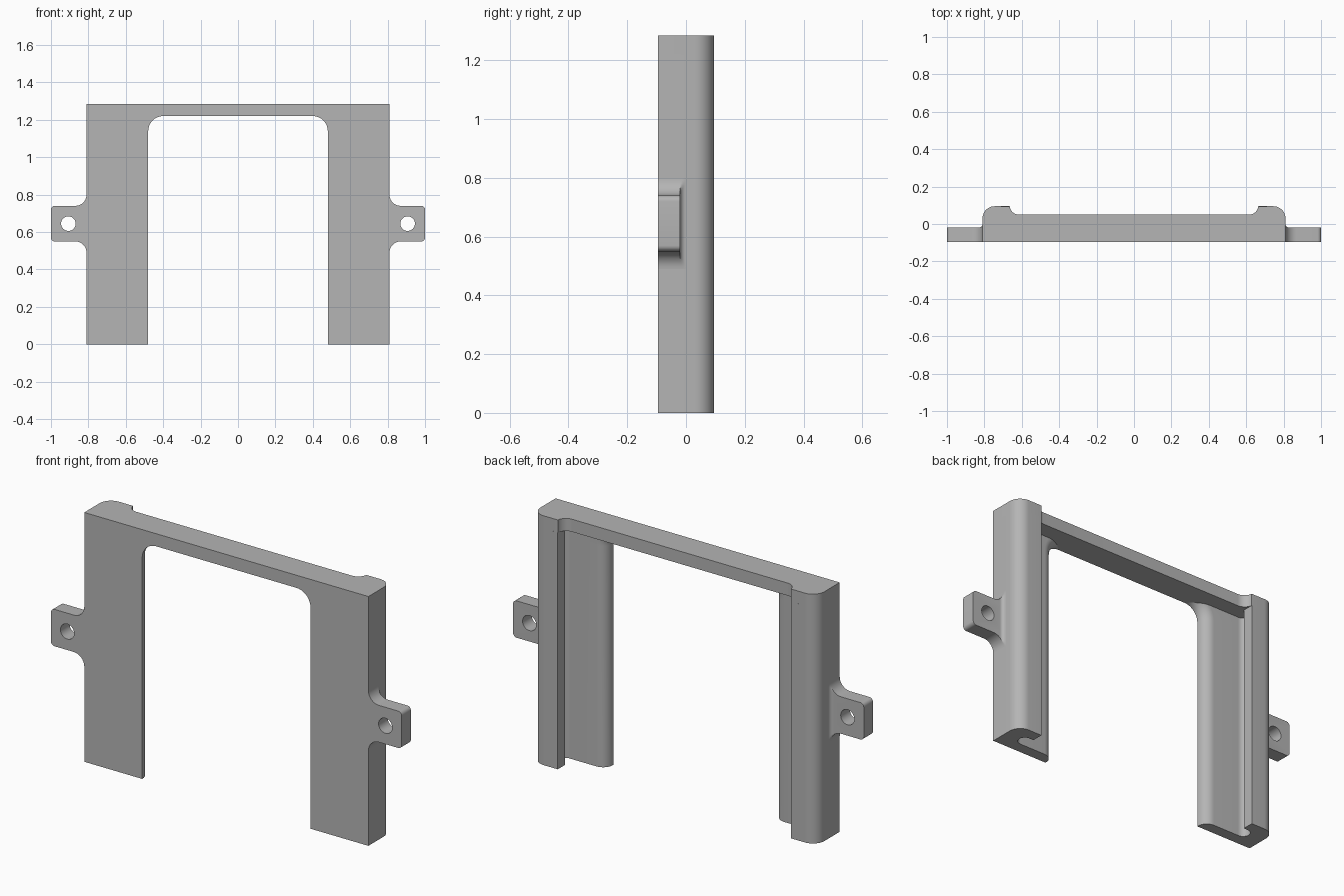
import bpy, bmesh
from math import sin, cos, asin, pi, radians

if "Cube" in bpy.data.objects:
    bpy.data.objects.remove(bpy.data.objects["Cube"], do_unlink=True)

FRONT, FLOOR, BACK = -0.095, -0.035, 0.095   # depth levels
SIDE, INNER = 0.81, 0.48                     # leg edges
TOP, SILL = 1.285, 1.22                      # bar top and underside

grey = bpy.data.materials.new("plain_grey")
grey.use_nodes = True
grey.diffuse_color = (0.46, 0.46, 0.46, 1)
grey.node_tree.nodes["Principled BSDF"].inputs["Base Color"].default_value = grey.diffuse_color


def arc(cx, cy, r, a, b, n=10):
    """Points on a circle from angle a to angle b, in degrees."""
    steps = [radians(a + (b - a) * i / n) for i in range(n + 1)]
    return [(cx + r * cos(t), cy + r * sin(t)) for t in steps]


def loft(name, rings):
    """Skin equal-length rings of points and close both ends."""
    bm = bmesh.new()
    rows = [[bm.verts.new(p) for p in ring] for ring in rings]
    n = len(rows[0])
    for low, high in zip(rows, rows[1:]):
        for i in range(n):
            j = (i + 1) % n
            bm.faces.new((low[i], low[j], high[j], high[i]))
    bm.faces.new(rows[0][::-1])
    bm.faces.new(rows[-1])
    bmesh.ops.remove_doubles(bm, verts=bm.verts, dist=1e-5)
    bmesh.ops.recalc_face_normals(bm, faces=bm.faces)
    mesh = bpy.data.meshes.new(name)
    bm.to_mesh(mesh)
    bm.free()
    mesh.materials.append(grey)
    obj = bpy.data.objects.new(name, mesh)
    bpy.context.collection.objects.link(obj)
    return obj


def extrude_up(name, outline, z0, z1):
    return loft(name, [[(x, y, z) for x, y in outline] for z in (z0, z1)])


def select(obj):
    bpy.ops.object.select_all(action='DESELECT')
    obj.select_set(True)
    bpy.context.view_layer.objects.active = obj


def finish(obj, mirrored=True):
    select(obj)
    if mirrored:
        mod = obj.modifiers.new("Mirror", 'MIRROR')
        mod.use_mirror_merge = False
        bpy.ops.object.modifier_apply(modifier=mod.name)
    bpy.ops.object.shade_smooth_by_angle(angle=radians(30))


# Front plates of the legs, with a rounded inner back edge and filleted top corner
def plate_ring(inset, y):
    r = 0.08 + inset
    end = math_end = asin(0.08 / r) * 180 / pi
    corner = arc(INNER - 0.08, SILL - 0.08, r, 0, end)
    outline = [(SIDE, 0), (INNER + inset, 0)] + corner + [(SIDE, SILL)]
    return [(x, y, z) for x, z in outline]


R = 0.055
rings = [plate_ring(0, FRONT)]
for i in range(9):
    t = i / 8 * pi / 2
    rings.append(plate_ring(R * (1 - cos(t)), FLOOR - R + R * sin(t)))
finish(loft("leg_front_plates", rings))

# Outer walls with a back lip, leaving a rounded channel
outer_round = arc(SIDE - 0.065, BACK - 0.065, 0.065, 0, 90)
rail = ([(SIDE, FLOOR)] + outer_round + [(0.665, BACK), (0.665, 0.035)]
        + arc(0.69, 0, 0.035, 90, -90, 14))
finish(extrude_up("leg_channel_rails", rail, 0, SILL))

# Top bar across both legs
half = ([(SIDE, FRONT)] + outer_round + arc(0.615, 0.1, 0.05, -6, -90))
bar = half + [(-x, y) for x, y in reversed(half)]
finish(extrude_up("top_bar", bar, SILL, TOP), mirrored=False)

# Mounting ears, filleted into the leg walls
MID, HALF, EAR_BACK, F = 0.645, 0.095, -0.02, 0.02
upper = ([(SIDE - 0.01, MID + HALF + 0.06)]
         + arc(SIDE + 0.06, MID + HALF + 0.06, 0.06, 180, 270)
         + arc(1 - F, MID + HALF - F, F, 90, 0, 6))
ear = upper + [(x, 2 * MID - z) for x, z in reversed(upper)]
rings = [[(x, y, z) for x, z in ear] for y in (FRONT, EAR_BACK)]
for i in range(7):
    t = i / 6 * pi / 2
    limit = SIDE + F * (1 - sin(t))
    rings.append([(min(x, limit), EAR_BACK + F - F * cos(t), z) for x, z in ear])
ears = loft("mounting_ears", rings)

# Screw holes
bpy.ops.mesh.primitive_cylinder_add(vertices=32, radius=0.039, depth=0.4,
                                    location=(0.907, 0, MID), rotation=(pi / 2, 0, 0))
cutter = bpy.context.object
cutter.name = "screw_hole_cutter"
cutter.hide_render = True
select(ears)
cut = ears.modifiers.new("Hole", 'BOOLEAN')
cut.operation, cut.solver, cut.object = 'DIFFERENCE', 'EXACT', cutter
bpy.ops.object.modifier_apply(modifier=cut.name)
bpy.data.objects.remove(cutter, do_unlink=True)
finish(ears)
